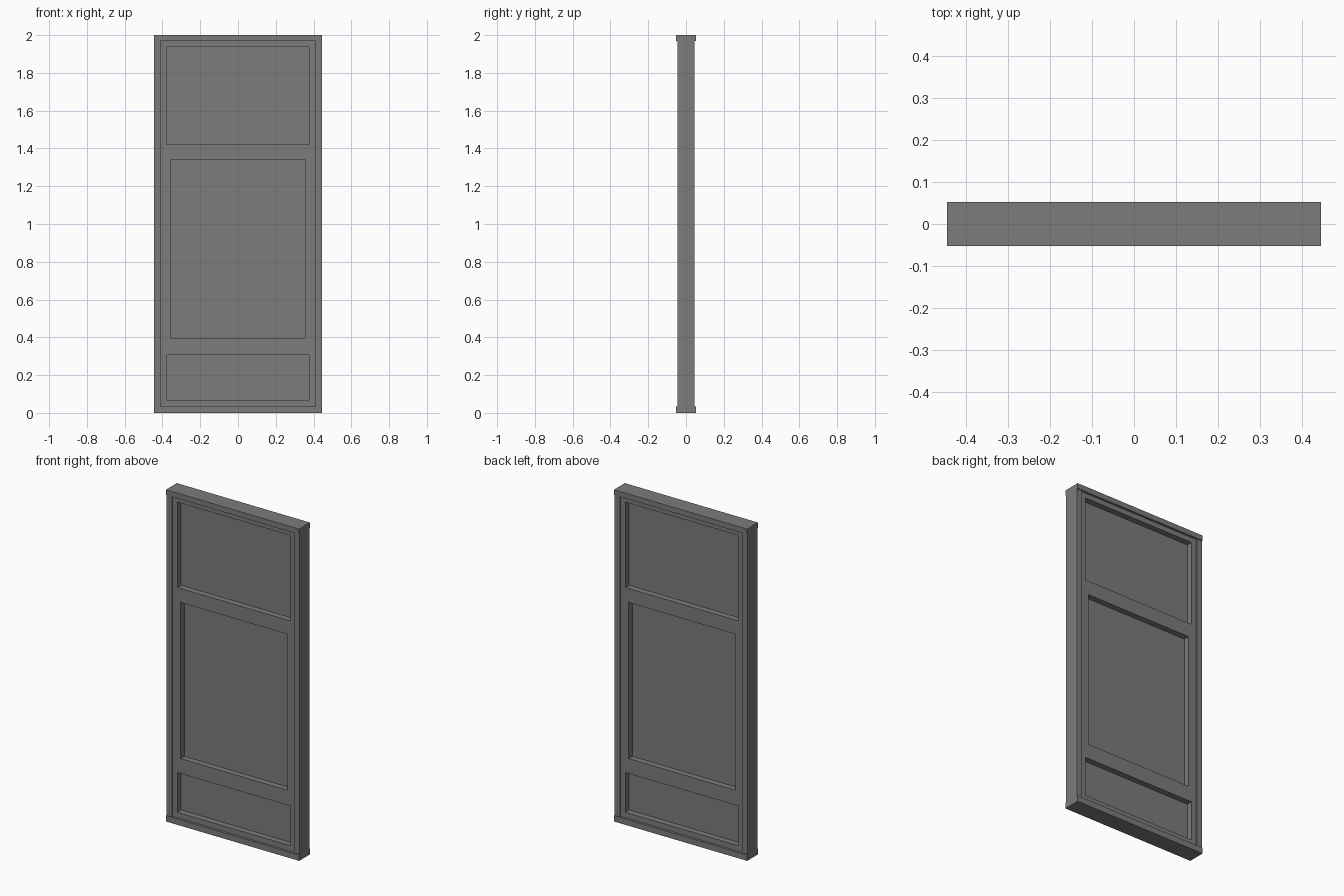
import bpy

if "Cube" in bpy.data.objects:
    bpy.data.objects.remove(bpy.data.objects["Cube"], do_unlink=True)

grey = bpy.data.materials.new("door_grey")
grey.use_nodes = True
grey.diffuse_color = (0.2, 0.2, 0.2, 1)
grey.node_tree.nodes["Principled BSDF"].inputs["Base Color"].default_value = (0.2, 0.2, 0.2, 1)


def box(name, x, half_depth, z):
    """Block spanning the x and z ranges, centred on y = 0."""
    bpy.ops.mesh.primitive_cube_add(size=1)
    ob = bpy.context.object
    ob.name = name
    ob.location = (sum(x) / 2, 0, sum(z) / 2)
    ob.scale = (x[1] - x[0], 2 * half_depth, z[1] - z[0])
    bpy.ops.object.transform_apply(location=True, rotation=False, scale=True)
    ob.data.materials.append(grey)
    return ob


WIDTH = 0.444    # half width of the frame
INNER = 0.409    # half width of the leaf
FOOT, HEAD = 0.035, 1.968

# Frame: sill and head stand slightly proud of the jambs
box("sill", (-WIDTH, WIDTH), 0.052, (0, FOOT))
box("head", (-WIDTH, WIDTH), 0.052, (HEAD, 2))
box("left_jamb", (INNER, WIDTH), 0.046, (FOOT, HEAD))
box("right_jamb", (-WIDTH, -INNER), 0.046, (FOOT, HEAD))

# Leaf with three openings, each closed by a thin panel in the middle
leaf = box("door_leaf", (-INNER, INNER), 0.038, (FOOT, HEAD))
openings = {
    "upper_panel": (0.378, (1.423, 1.938)),
    "middle_panel": (0.357, (0.397, 1.338)),
    "lower_panel": (0.378, (0.068, 0.307)),
}
for name, (half, z) in openings.items():
    cutter = box("opening_cutter", (-half, half), 0.1, z)
    cutter.hide_render = True
    cut = leaf.modifiers.new("opening", "BOOLEAN")
    cut.operation = "DIFFERENCE"
    cut.solver = "EXACT"
    cut.object = cutter
    bpy.context.view_layer.objects.active = leaf
    bpy.ops.object.modifier_apply(modifier=cut.name)
    bpy.data.objects.remove(cutter, do_unlink=True)
    box(name, (-half, half), 0.002, z)
